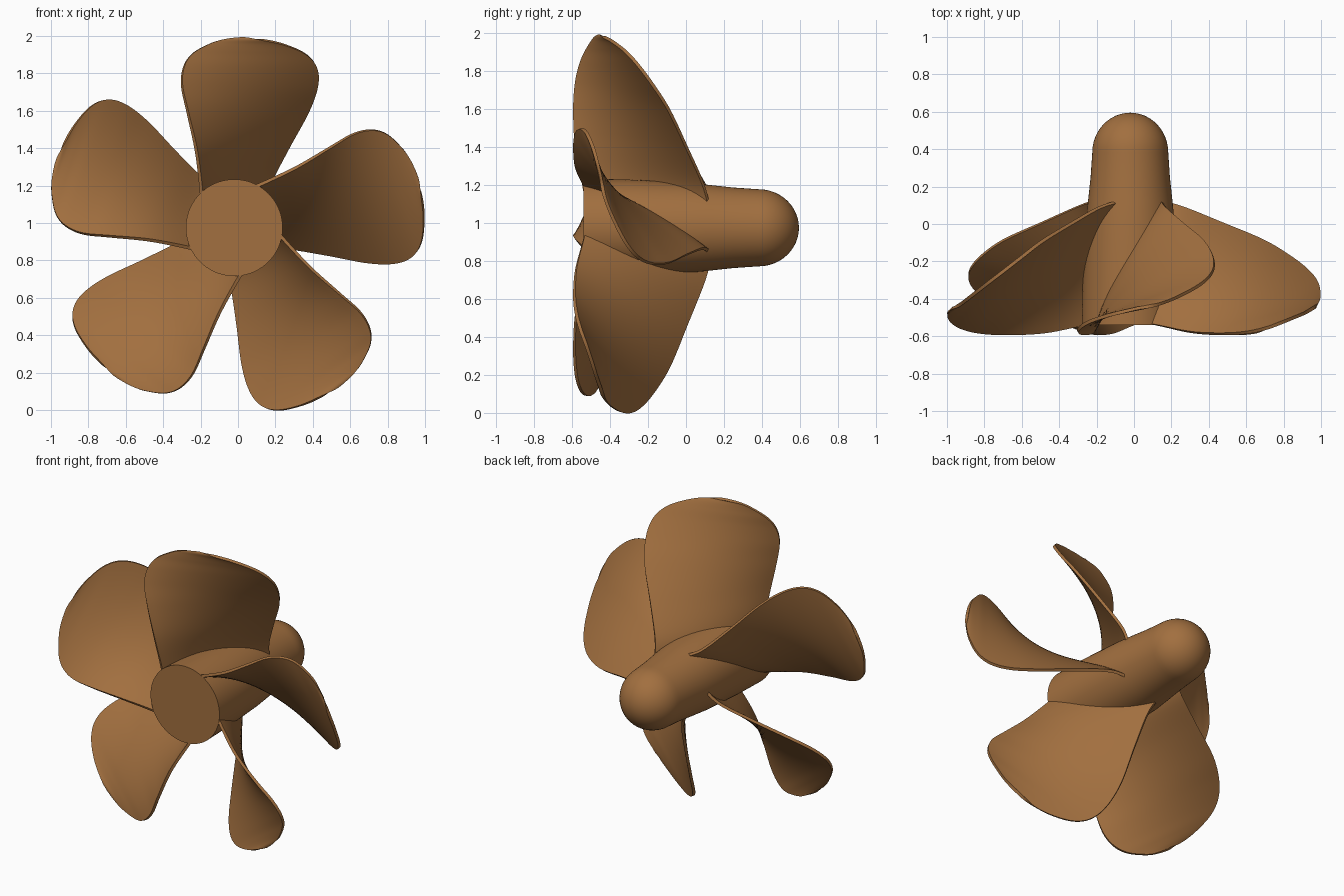
import bpy, bmesh, math
from mathutils import Vector

if "Cube" in bpy.data.objects:
    bpy.data.objects.remove(bpy.data.objects["Cube"])

CENTRE = (-0.02, 0, 0.975)
BLADES = 5

bronze = bpy.data.materials.new("bronze")
bronze.diffuse_color = (0.36, 0.16, 0.05, 1)
bronze.use_nodes = True
bronze.node_tree.nodes["Principled BSDF"].inputs["Base Color"].default_value = bronze.diffuse_color


def add_object(name, mesh):
    ob = bpy.data.objects.new(name, mesh)
    ob.location = CENTRE
    bpy.context.collection.objects.link(ob)
    return ob


def finish(bm, name):
    bmesh.ops.remove_doubles(bm, verts=bm.verts, dist=1e-5)
    bmesh.ops.recalc_face_normals(bm, faces=bm.faces)
    mesh = bpy.data.meshes.new(name)
    bm.to_mesh(mesh)
    bm.free()
    mesh.materials.append(bronze)
    return mesh


def smooth(ob):
    bpy.ops.object.select_all(action='DESELECT')
    ob.select_set(True)
    bpy.context.view_layer.objects.active = ob
    bpy.ops.object.shade_smooth_by_angle(angle=math.radians(35))


def spline(keys, u):
    # Catmull-Rom through the key rows
    i = min(int(u), len(keys) - 2)
    t = u - i
    p = [keys[max(0, min(len(keys) - 1, i + k))] for k in (-1, 0, 1, 2)]
    return [0.5 * (2 * b + (c - a) * t + (2 * a - 5 * b + 4 * c - d) * t * t
                   + (3 * b - a - 3 * c + d) * t ** 3) for a, b, c, d in zip(*p)]


# Hub: tapered barrel with a domed end, turned about the y axis
profile = [(-0.54, 0), (-0.54, 0.259), (-0.3, 0.254), (0, 0.238), (0.12, 0.226), (0.25, 0.212)]
for k in range(13):
    a = math.radians(90 * k / 12)
    profile.append((0.383 + 0.212 * math.sin(a), 0.203 * math.cos(a)))
bm = bmesh.new()
pts = [bm.verts.new((0, y, r)) for y, r in profile]
edges = [bm.edges.new(pair) for pair in zip(pts, pts[1:])]
bmesh.ops.spin(bm, geom=pts + edges, cent=(0, 0, 0), axis=(0, 1, 0),
               angle=2 * math.pi, steps=72)
hub = add_object("hub", finish(bm, "hub"))
smooth(hub)

# Blade rows: height, front edge x and y, rear edge x and y
ROWS = [
    (0.10, -0.17, -0.52, 0.17, 0.125),
    (0.23, -0.18, -0.545, 0.19, 0.09),
    (0.42, -0.205, -0.58, 0.285, 0.005),
    (0.62, -0.25, -0.588, 0.395, -0.09),
    (0.76, -0.28, -0.578, 0.445, -0.18),
    (0.86, -0.27, -0.555, 0.44, -0.255),
    (0.93, -0.225, -0.525, 0.38, -0.32),
    (0.98, -0.14, -0.495, 0.265, -0.385),
    (1.005, -0.065, -0.475, 0.15, -0.43),
    (1.015, 0.04, -0.45, 0.04, -0.45),
]
N_UP, N_ACROSS = 54, 20
bm = bmesh.new()
grid = []
for i in range(N_UP + 1):
    z, xl, yl, xr, yr = spline(ROWS, (len(ROWS) - 1) * i / N_UP)
    left, right = Vector((xl, yl, z)), Vector((xr, yr, z))
    chord = right - left
    # Camber is strongest at the root and fades towards the tip
    camber = 0.06 * max(0, 1 - z / 0.95)
    bulge = Vector((-chord.y, chord.x, 0)) * camber
    row = []
    for j in range(N_ACROSS + 1):
        s = j / N_ACROSS
        row.append(bm.verts.new(left + chord * s + bulge * 4 * s * (1 - s)))
    grid.append(row)
for a, b in zip(grid, grid[1:]):
    for j in range(N_ACROSS):
        bm.faces.new((a[j], a[j + 1], b[j + 1], b[j]))
blade_mesh = finish(bm, "blade")

# Five blades around the hub
for k in range(BLADES):
    blade = add_object(f"blade_{k + 1}", blade_mesh.copy())
    blade.rotation_euler.y = 2 * math.pi * k / BLADES
    smooth(blade)
    thick = blade.modifiers.new("thickness", 'SOLIDIFY')
    thick.thickness = 0.018
    thick.offset = 0
    sharp = blade.modifiers.new("sharp_rim", 'EDGE_SPLIT')
    sharp.split_angle = math.radians(40)
